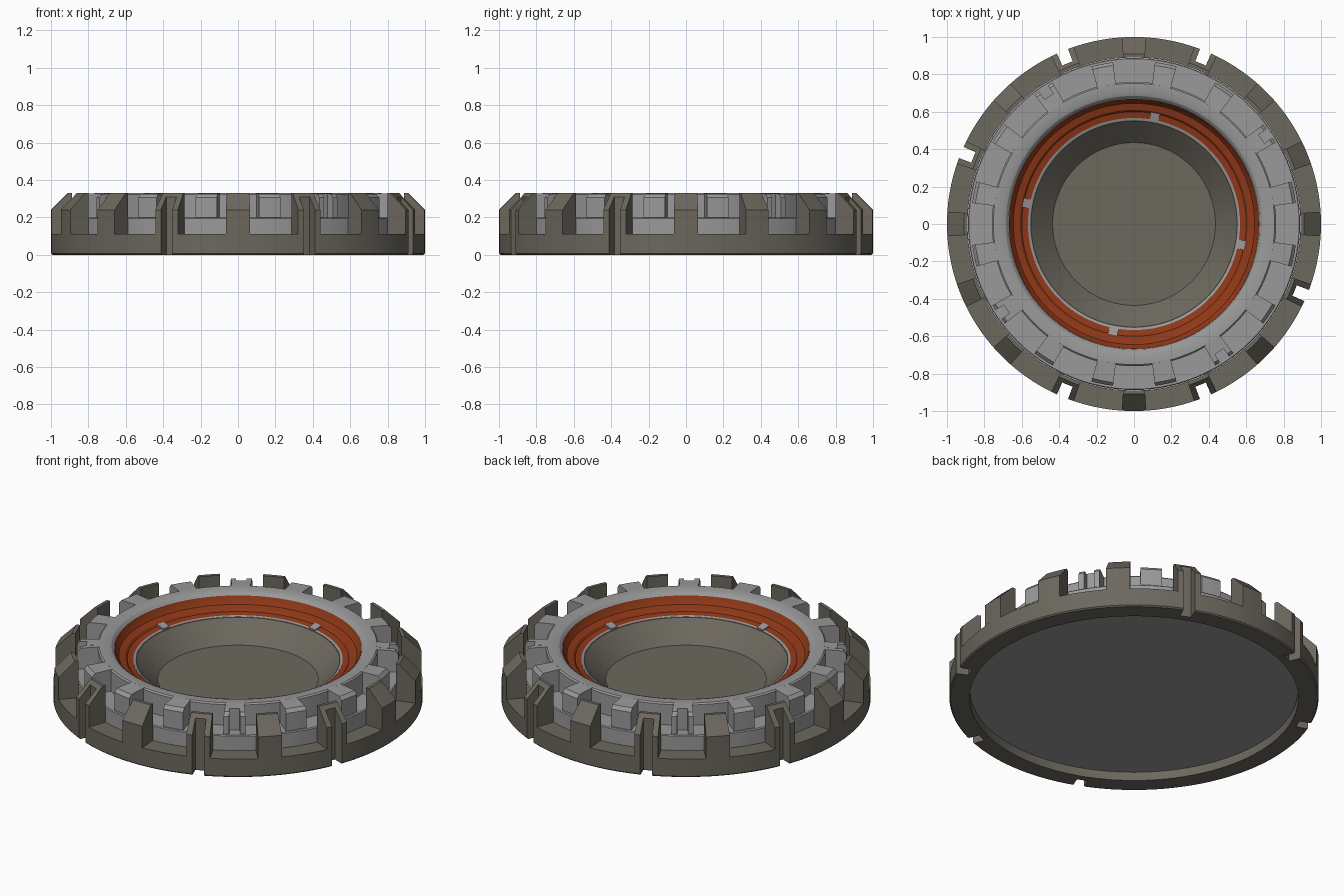
import bpy, bmesh, math

if "Cube" in bpy.data.objects:
    bpy.data.objects.remove(bpy.data.objects["Cube"])

def mat(name, col):
    m = bpy.data.materials.new(name)
    m.diffuse_color = (*col, 1)
    m.use_nodes = True
    m.node_tree.nodes["Principled BSDF"].inputs["Base Color"].default_value = m.diffuse_color
    return m

BROWN = mat("dark_warm_grey", (0.15, 0.138, 0.112))
GREY = mat("light_grey", (0.32, 0.32, 0.32))
ORANGE = mat("burnt_orange", (0.28, 0.040, 0.009))

def sector(bm, profile, a0=0, a1=360):
    """Revolve a closed (radius, z) profile from angle a0 to a1 in degrees."""
    full = a1 - a0 >= 360
    n = 128 if full else max(1, math.ceil((a1 - a0) / 2.8125))
    rings = []
    for i in range(n if full else n + 1):
        a = math.radians(a0 + (a1 - a0) * i / n)
        rings.append([bm.verts.new((r * math.cos(a), r * math.sin(a), z)) for r, z in profile])
    faces = []
    m = len(profile)
    for i in range(n):
        p, q = rings[i], rings[(i + 1) % len(rings)]
        for j in range(m):
            k = (j + 1) % m
            if profile[j][0] == 0 and profile[k][0] == 0:
                continue
            if profile[j][0] == 0:
                faces.append(bm.faces.new((p[j], q[k], p[k])))
            elif profile[k][0] == 0:
                faces.append(bm.faces.new((p[j], q[j], p[k])))
            else:
                faces.append(bm.faces.new((p[j], q[j], q[k], p[k])))
    if not full:
        faces += [bm.faces.new(rings[0]), bm.faces.new(rings[-1])]
    else:
        bmesh.ops.remove_doubles(bm, verts=[r[j] for r in rings for j in range(m) if profile[j][0] == 0], dist=1e-5)
    bmesh.ops.recalc_face_normals(bm, faces=[f for f in faces if f.is_valid])

def part(name, material, pieces):
    bm = bmesh.new()
    for p in pieces:
        sector(bm, *p)
    me = bpy.data.meshes.new(name)
    bm.to_mesh(me)
    bm.free()
    me.materials.append(material)
    ob = bpy.data.objects.new(name, me)
    bpy.context.collection.objects.link(ob)
    bpy.ops.object.select_all(action='DESELECT')
    ob.select_set(True)
    bpy.context.view_layer.objects.active = ob
    bpy.ops.object.shade_smooth_by_angle(angle=math.radians(25))
    return ob

# outer ring: base arcs between the six full-height notches
notches = [67.5, 112.5, 157.5, 247.5, 292.5, 337.5]
H = 1.85
base = [(0.89, 0), (0.993, 0), (1, 0.007), (1, 0.11), (0.89, 0.11)]
notch_back = [(0.89, 0), (0.93, 0), (0.93, 0.31), (0.91, 0.33), (0.89, 0.33)]
pieces = []
for i, a in enumerate(notches):
    b = notches[(i + 1) % 6] + (360 if i == 5 else 0)
    pieces.append((base, a + H, b - H))
    pieces.append((notch_back, a - H, a + H))
part("outer_ring", BROWN, pieces)

# outer teeth: chamfered, split in two where a notch passes
tooth = [(0.89, 0.11), (1, 0.11), (1, 0.24), (0.91, 0.33), (0.89, 0.33)]
pieces = []
W = 3.75
for k in range(16):
    a = 22.5 * k
    if a in notches:
        pieces += [(tooth, a - W, a - H), (tooth, a + H, a + W)]
    else:
        pieces.append((tooth, a - W, a + W))
part("outer_teeth", BROWN, pieces)

# inner grey body with closed underside and ledge
part("inner_ring", GREY, [([
    (0, 0.05), (0.888, 0.05), (0.888, 0.195), (0.883, 0.2), (0.76, 0.2), (0.76, 0.322),
    (0.752, 0.33), (0.705, 0.33), (0.685, 0.323), (0.67, 0.308), (0.67, 0.21),
    (0.57, 0.21), (0.45, 0.09), (0, 0.09)],)])

# inner teeth, four of them grooved
gear = [(0.75, 0.2), (0.872, 0.2), (0.872, 0.305), (0.855, 0.325), (0.75, 0.33)]
groove_back = [(0.75, 0.2), (0.82, 0.2), (0.82, 0.328), (0.75, 0.33)]
pieces = []
W = 3.85
for k in range(16):
    a = 11.25 + 22.5 * k
    if k % 4 == 1:
        pieces += [(gear, a - W, a - 1.9), (gear, a + 1.9, a + W), (groove_back, a - 1.9, a + 1.9)]
    else:
        pieces.append((gear, a - W, a + W))
part("inner_teeth", GREY, pieces)

# orange seal ring
part("orange_ring", ORANGE, [([
    (0.669, 0.21), (0.669, 0.31), (0.658, 0.285), (0.645, 0.268), (0.61, 0.258),
    (0.60, 0.246), (0.566, 0.238), (0.566, 0.21)],)])

# thin grey lip with four small tabs
pieces = [([(0.555, 0.2), (0.567, 0.2), (0.567, 0.24), (0.555, 0.236)],)]
tab = [(0.558, 0.215), (0.603, 0.215), (0.603, 0.256), (0.558, 0.243)]
for k in range(4):
    pieces.append((tab, 76.7 + 90 * k, 81.5 + 90 * k))
part("lip_and_tabs", GREY, pieces)

# dished centre
part("centre_bowl", BROWN, [([
    (0, 0.1), (0.45, 0.1), (0.557, 0.2), (0.557, 0.234), (0.551, 0.234), (0.435, 0.122), (0, 0.122)],)])
